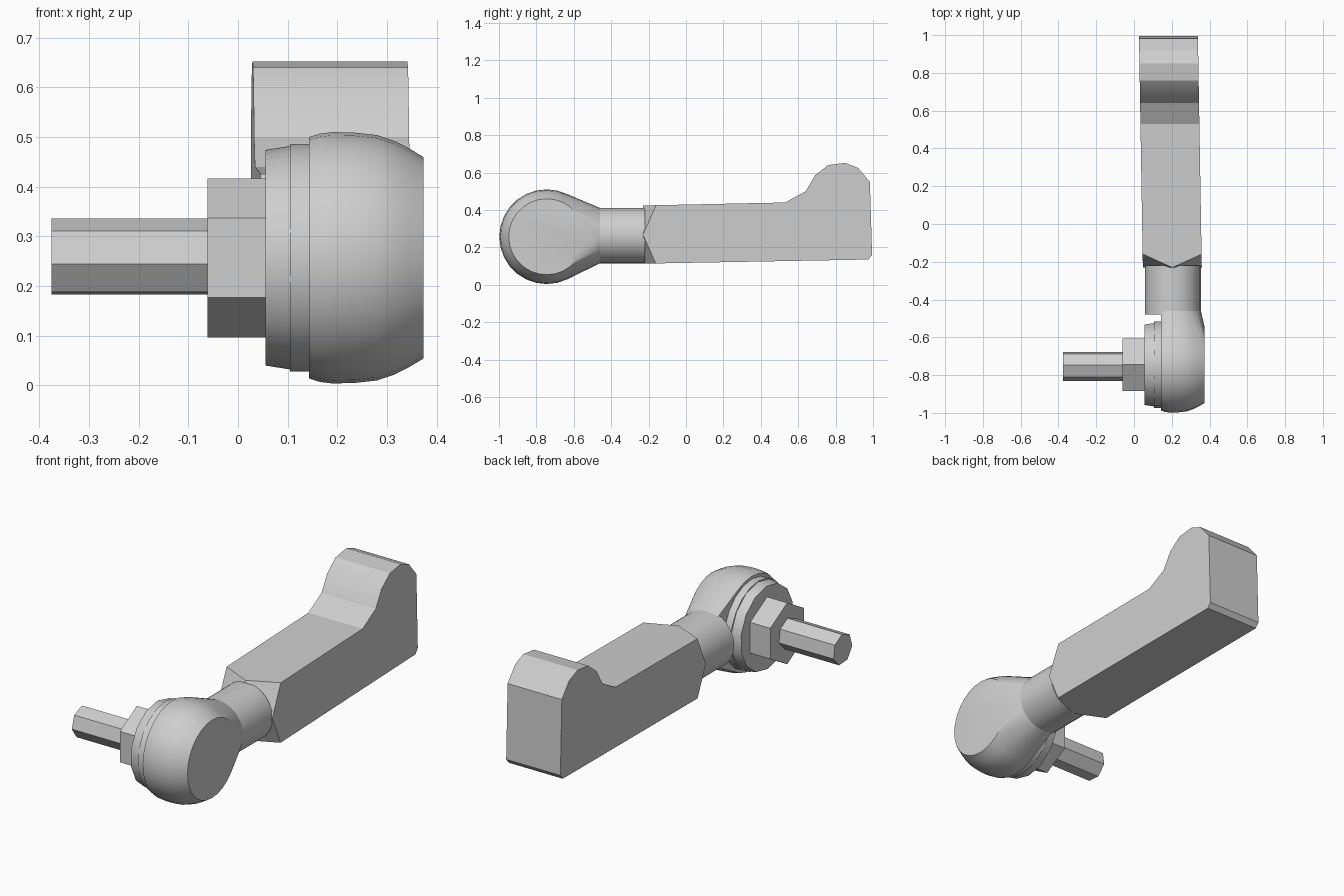
import bpy, bmesh, math
from mathutils import Vector

if "Cube" in bpy.data.objects:
    bpy.data.objects.remove(bpy.data.objects["Cube"])

grey = bpy.data.materials.new("grey_metal")
grey.use_nodes = True
COLOUR = (0.62, 0.62, 0.62, 1)
grey.diffuse_color = COLOUR
grey.node_tree.nodes["Principled BSDF"].inputs["Base Color"].default_value = COLOUR

BALL_Y, BALL_Z = -0.745, 0.257


def finish(name, bm, smooth=None):
    bmesh.ops.recalc_face_normals(bm, faces=bm.faces[:])
    mesh = bpy.data.meshes.new(name)
    bm.to_mesh(mesh)
    bm.free()
    mesh.materials.append(grey)
    ob = bpy.data.objects.new(name, mesh)
    bpy.context.collection.objects.link(ob)
    if smooth:
        bpy.ops.object.select_all(action='DESELECT')
        ob.select_set(True)
        bpy.context.view_layer.objects.active = ob
        bpy.ops.object.shade_smooth_by_angle(angle=math.radians(smooth))
    return ob


def ring_x(x, r, n, start=0.0, cy=BALL_Y):
    """Points of a circle around an axis along x."""
    return [(x, cy + r * math.cos(start + i * math.tau / n),
             BALL_Z + r * math.sin(start + i * math.tau / n)) for i in range(n)]


def loft(name, rings, smooth=None):
    """Skin a stack of equal rings and cap both ends."""
    bm = bmesh.new()
    loops = [[bm.verts.new(p) for p in ring] for ring in rings]
    n = len(loops[0])
    for a, b in zip(loops, loops[1:]):
        for i in range(n):
            j = (i + 1) % n
            bm.faces.new((a[i], a[j], b[j], b[i]))
    bm.faces.new(loops[0])
    bm.faces.new(loops[-1])
    return finish(name, bm, smooth)


# Lever arm: side profile (y, z) extruded across x, leaning slightly sideways
profile = [(-0.23, 0.113), (0.975, 0.135), (0.995, 0.16), (0.983, 0.55),
           (0.92, 0.625), (0.85, 0.652), (0.76, 0.64), (0.69, 0.585),
           (0.64, 0.50), (0.53, 0.44), (-0.23, 0.424)]
HALF = 0.156


def arm_x(y):
    return 0.199 - 0.0167 * y


bm = bmesh.new()
sides = [[bm.verts.new((arm_x(y) + s * HALF, y, z)) for y, z in profile] for s in (-1, 1)]
n = len(profile)
for i in range(n):
    j = (i + 1) % n
    bm.faces.new((sides[0][i], sides[0][j], sides[1][j], sides[1][i]))
for side in sides:
    bm.faces.new(side)
bmesh.ops.recalc_face_normals(bm, faces=bm.faces[:])
# Chamfer the four corners of the neck end so that it becomes a diamond
for sx in (-1, 1):
    for sz in (-1, 1):
        cut = bmesh.ops.bisect_plane(
            bm, geom=bm.verts[:] + bm.edges[:] + bm.faces[:], dist=1e-5,
            plane_co=Vector((arm_x(-0.23) + sx * HALF, -0.23, 0.268)),
            plane_no=Vector((sx * 0.07 / HALF, -1, sz * 0.07 / HALF)),
            clear_outer=True)
        edges = [e for e in bm.edges if e.is_boundary]
        bmesh.ops.holes_fill(bm, edges=edges, sides=0)
bmesh.ops.remove_doubles(bm, verts=bm.verts[:], dist=1e-4)
finish("lever_arm", bm, 25)

# Neck between arm and ball housing
NECK_X, NECK_Z, NECK_R = 0.206, 0.263, 0.148


def neck_ring(y, r=NECK_R, n=24):
    return [(NECK_X + r * math.cos(i * math.tau / n), y,
             NECK_Z + r * math.sin(i * math.tau / n)) for i in range(n)]


loft("neck", [neck_ring(-0.48), neck_ring(-0.22)], 35)

# Ball housing: rounded drum drawn out to meet the neck
bm = bmesh.new()
for x, r in [(0.143, 0.243), (0.165, 0.25), (0.19, 0.253), (0.235, 0.252),
             (0.28, 0.247), (0.315, 0.235), (0.345, 0.22), (0.373, 0.203)]:
    for p in ring_x(x, r, 28):
        bm.verts.new(p)
for x, y, z in neck_ring(-0.46):
    bm.verts.new((max(x, 0.143), y, z))
bmesh.ops.remove_doubles(bm, verts=bm.verts[:], dist=1e-4)
hull = bmesh.ops.convex_hull(bm, input=bm.verts[:])
loose = {g for g in hull["geom_interior"] + hull["geom_unused"]
         if isinstance(g, bmesh.types.BMVert)}
bmesh.ops.delete(bm, geom=list(loose), context='VERTS')
bmesh.ops.dissolve_limit(bm, angle_limit=math.radians(1),
                         verts=bm.verts[:], edges=bm.edges[:])
finish("ball_housing", bm, 30)

# Stepped collars, hexagon nut and threaded stud, all along x
loft("inner_collar", [ring_x(0.105, 0.229, 20), ring_x(0.146, 0.229, 20)], 30)
loft("outer_collar", [ring_x(0.055, 0.217, 14, 0.2), ring_x(0.106, 0.225, 14, 0.2)], 30)
loft("hex_nut", [ring_x(x, 0.16, 6, math.pi / 2) for x in (-0.061, 0.058)])
loft("stud", [ring_x(x, 0.079, 7, 1.5, -0.753) for x in (-0.375, -0.05)])
